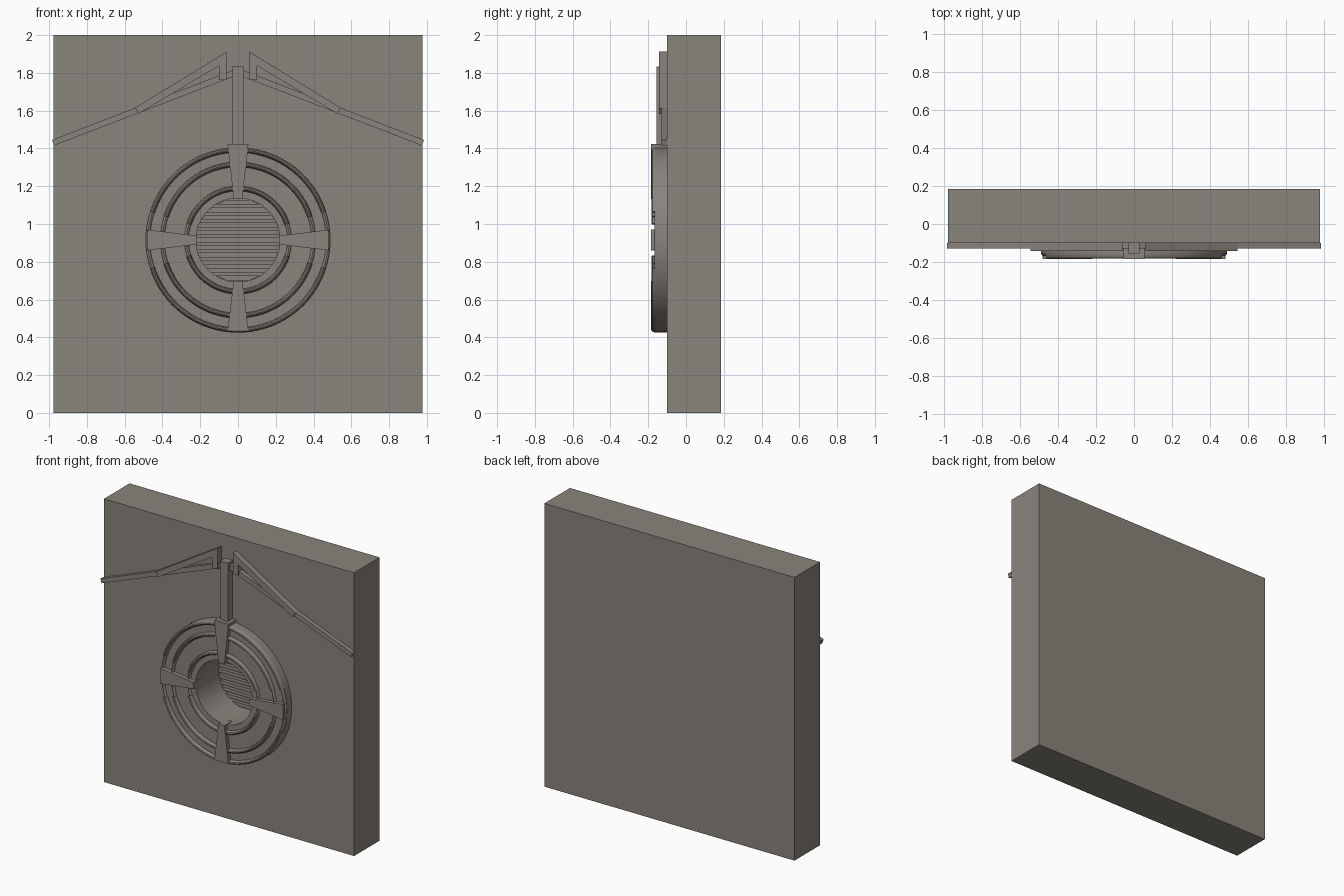
import bpy
import bmesh
from math import sin, cos, pi, radians, sqrt
from mathutils import Vector

if "Cube" in bpy.data.objects:
    bpy.data.objects.remove(bpy.data.objects["Cube"], do_unlink=True)

# One warm grey for everything
stone = bpy.data.materials.new("warm_grey")
stone.use_nodes = True
colour = (0.25, 0.231, 0.202, 1)
stone.diffuse_color = colour
stone.node_tree.nodes["Principled BSDF"].inputs["Base Color"].default_value = colour

CZ = 0.915            # height of the vent centre
HOLE = 0.222          # radius of the opening
WALL_FRONT, WALL_BACK = -0.1, 0.185
DISC_FRONT, SPOKE_FRONT = -0.155, -0.185


def finish(name, bm, smooth=False):
    bmesh.ops.recalc_face_normals(bm, faces=bm.faces[:])
    mesh = bpy.data.meshes.new(name)
    bm.to_mesh(mesh)
    bm.free()
    mesh.materials.append(stone)
    obj = bpy.data.objects.new(name, mesh)
    bpy.context.collection.objects.link(obj)
    if smooth:
        bpy.ops.object.select_all(action='DESELECT')
        obj.select_set(True)
        bpy.context.view_layer.objects.active = obj
        bpy.ops.object.shade_smooth_by_angle(angle=radians(35))
    return obj


def add_prism(bm, outline, y0, y1):
    """Extrude an (x, z) outline from y0 to y1."""
    face = bm.faces.new([bm.verts.new((x, y0, z)) for x, z in outline])
    new = bmesh.ops.extrude_face_region(bm, geom=[face])["geom"]
    moved = [v for v in new if isinstance(v, bmesh.types.BMVert)]
    bmesh.ops.translate(bm, verts=moved, vec=Vector((0, y1 - y0, 0)))


def prism(name, outline, y0, y1, smooth=False):
    bm = bmesh.new()
    add_prism(bm, outline, y0, y1)
    return finish(name, bm, smooth)


def box_outline(x0, x1, z0, z1):
    return [(x0, z0), (x1, z0), (x1, z1), (x0, z1)]


def circle(radius, n=96):
    return [(radius * cos(2 * pi * i / n), CZ + radius * sin(2 * pi * i / n))
            for i in range(n)]


def sweep(name, profile, start=0, end=360):
    """Sweep a closed (radius, y) profile around the vent axis."""
    full = end - start == 360
    steps = max(8, round((end - start) / 3.75))
    bm = bmesh.new()
    rows = []
    for i in range(steps if full else steps + 1):
        a = radians(start + (end - start) * i / steps)
        rows.append([bm.verts.new((r * cos(a), y, CZ + r * sin(a)))
                     for r, y in profile])
    n = len(profile)
    for i in range(steps):
        a, b = rows[i], rows[(i + 1) % len(rows)]
        for j in range(n):
            k = (j + 1) % n
            bm.faces.new((a[j], a[k], b[k], b[j]))
    if not full:
        bm.faces.new(rows[0])
        bm.faces.new(rows[-1])
    return finish(name, bm, smooth=True)


def bead(radius, half_width, front):
    """Half-round moulding section standing on the disc."""
    height = DISC_FRONT - front
    arc = [(radius + half_width * cos(pi * i / 6),
            DISC_FRONT - height * sin(pi * i / 6)) for i in range(7)]
    return arc + [(radius - half_width, DISC_FRONT + 0.005),
                  (radius + half_width, DISC_FRONT + 0.005)]


# Wall slab with a round opening
wall = prism("wall_panel", box_outline(-0.977, 0.977, 0, 2), WALL_FRONT, WALL_BACK)
cutter = prism("opening_cutter", circle(HOLE), -0.3, 0.3)
cutter.hide_render = True
cutter.hide_set(True)
cut = wall.modifiers.new("opening", 'BOOLEAN')
cut.object = cutter
cut.solver = 'EXACT'

# Back plate and louvre slats inside the opening
prism("vent_back_plate", circle(HOLE), 0.16, WALL_BACK, smooth=True)
bm = bmesh.new()
pitch = 0.04
for i in range(-5, 6):
    z0, z1 = i * pitch - 0.013, i * pitch + 0.013
    h0, h1 = (sqrt(HOLE ** 2 - z * z) for z in (z0, z1))
    add_prism(bm, [(-h0, CZ + z0), (h0, CZ + z0), (h1, CZ + z1), (-h1, CZ + z1)],
              0.1, 0.165)
finish("louvre_slats", bm)

# Round vent disc with raised mouldings
sweep("vent_disc", [(HOLE, WALL_FRONT), (0.49, WALL_FRONT),
                    (0.49, DISC_FRONT), (HOLE, DISC_FRONT)])
for label, radius in (("outer", 0.477), ("middle", 0.4), ("inner", 0.273)):
    sweep(label + "_ring", bead(radius, 0.011, -0.168))
    for side, start in (("upper", 18), ("lower", 198)):
        sweep(f"{label}_{side}_moulding", bead(radius, 0.0135, -0.182),
              start, start + 144)

# Four tapered spokes
for i, label in enumerate(("left", "top", "right", "bottom")):
    a = i * pi / 2
    inner, outer = 0.217, (0.508 if label == "top" else 0.48)
    shape = [(inner, -0.023), (outer, -0.055), (outer, 0.055), (inner, 0.023)]
    prism(label + "_spoke",
          [(r * cos(a) - t * sin(a), CZ + r * sin(a) + t * cos(a)) for r, t in shape],
          SPOKE_FRONT, WALL_FRONT)

# Upright bar above the vent
prism("upright_bar", box_outline(-0.029, 0.029, 1.4, 1.835), DISC_FRONT, WALL_FRONT)

# Sloping rafters with their triangular braces, mirrored
for label, s in (("left", 1), ("right", -1)):
    parts = (
        ("rafter", -0.13, [(0.025, 1.78), (0.975, 1.415), (0.984, 1.445), (0.025, 1.815)]),
        ("brace", -0.142, [(0.06, 1.912), (0.06, 1.862), (0.527, 1.583), (0.545, 1.615)]),
        ("post", -0.142, [(0.06, 1.762), (0.1, 1.762), (0.1, 1.875), (0.06, 1.9)]),
    )
    for part, front, outline in parts:
        prism(f"{label}_{part}", [(s * x, z) for x, z in outline], front, WALL_FRONT)
